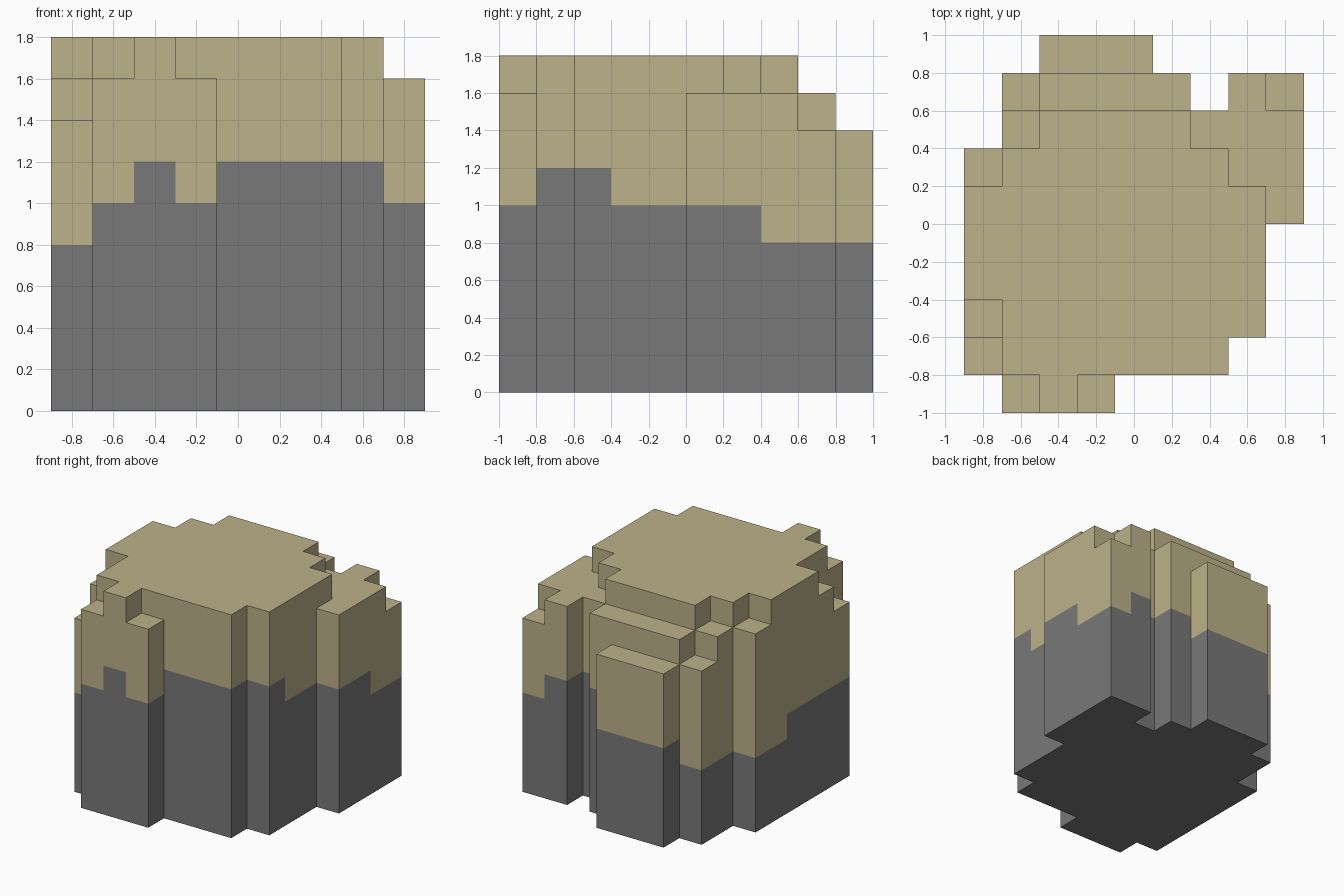
import bpy
import bmesh
from mathutils import Vector

if "Cube" in bpy.data.objects:
    bpy.data.objects.remove(bpy.data.objects["Cube"], do_unlink=True)

CELL = 0.2
ORIGIN = Vector((-0.9, -1.0, 0.0))


def make_material(name, rgb):
    mat = bpy.data.materials.new(name)
    mat.use_nodes = True
    colour = (*rgb, 1.0)
    mat.diffuse_color = colour
    mat.node_tree.nodes["Principled BSDF"].inputs["Base Color"].default_value = colour
    return mat


# Blocks in cell units: x start, x end, y start, y end, top, colour seam.
# Later blocks replace earlier ones.
blocks = [
    # main body
    (0, 7, 1, 2, 9, 6),
    (0, 8, 2, 6, 9, 5),
    (0, 7, 6, 7, 9, 5),
    (2, 6, 7, 8, 9, 5),
    (7, 8, 2, 3, 9, 6),
    # front bulge
    (1, 4, 0, 1, 8, 5),
    (2, 3, 0, 1, 9, 6),
    # stepped side at -x
    (0, 1, 1, 2, 7, 4),
    (0, 1, 2, 3, 8, 4),
    (0, 1, 3, 5, 9, 4),
    (0, 1, 5, 6, 9, 3),
    (0, 1, 6, 7, 8, 3),
    # back ledges
    (1, 2, 7, 8, 8, 3),
    (1, 2, 8, 9, 7, 3),
    (2, 6, 8, 9, 8, 5),
    (2, 5, 9, 10, 7, 4),
    # back corner at +x
    (6, 8, 7, 8, 8, 5),
    (7, 8, 6, 9, 8, 5),
    (8, 9, 5, 7, 8, 5),
    (8, 9, 7, 8, 8, 4),
    (8, 9, 8, 9, 7, 4),
]

columns = {}
for x0, x1, y0, y1, top, seam in blocks:
    for x in range(x0, x1):
        for y in range(y0, y1):
            columns[x, y] = (top, seam)

STONE, SAND = 0, 1
bm = bmesh.new()


def add_quad(corners, material):
    face = bm.faces.new([bm.verts.new(ORIGIN + Vector(c) * CELL) for c in corners])
    face.material_index = material


for (x, y), (top, seam) in columns.items():
    # floor and top of the column, counter-clockwise outline
    ring = [(x, y), (x + 1, y), (x + 1, y + 1), (x, y + 1)]
    add_quad([(*p, top) for p in ring], SAND)
    add_quad([(*p, 0) for p in reversed(ring)], STONE)
    # walls wherever the neighbour is lower
    neighbours = [(x, y - 1), (x + 1, y), (x, y + 1), (x - 1, y)]
    for i, neighbour in enumerate(neighbours):
        a, b = ring[i], ring[(i + 1) % 4]
        for z in range(columns.get(neighbour, (0, 0))[0], top):
            add_quad([(*a, z), (*b, z), (*b, z + 1), (*a, z + 1)],
                     SAND if z >= seam else STONE)

# Weld the cells and merge flat areas of one colour
bmesh.ops.remove_doubles(bm, verts=bm.verts, dist=0.001)
bmesh.ops.dissolve_limit(bm, angle_limit=0.02, verts=bm.verts, edges=bm.edges,
                         delimit={'MATERIAL'})

mesh = bpy.data.meshes.new("stepped_rock")
bm.to_mesh(mesh)
bm.free()
mesh.materials.append(make_material("grey_stone", (0.19, 0.19, 0.19)))
mesh.materials.append(make_material("pale_sand", (0.51, 0.445, 0.254)))
rock = bpy.data.objects.new("stepped_rock", mesh)
bpy.context.scene.collection.objects.link(rock)
